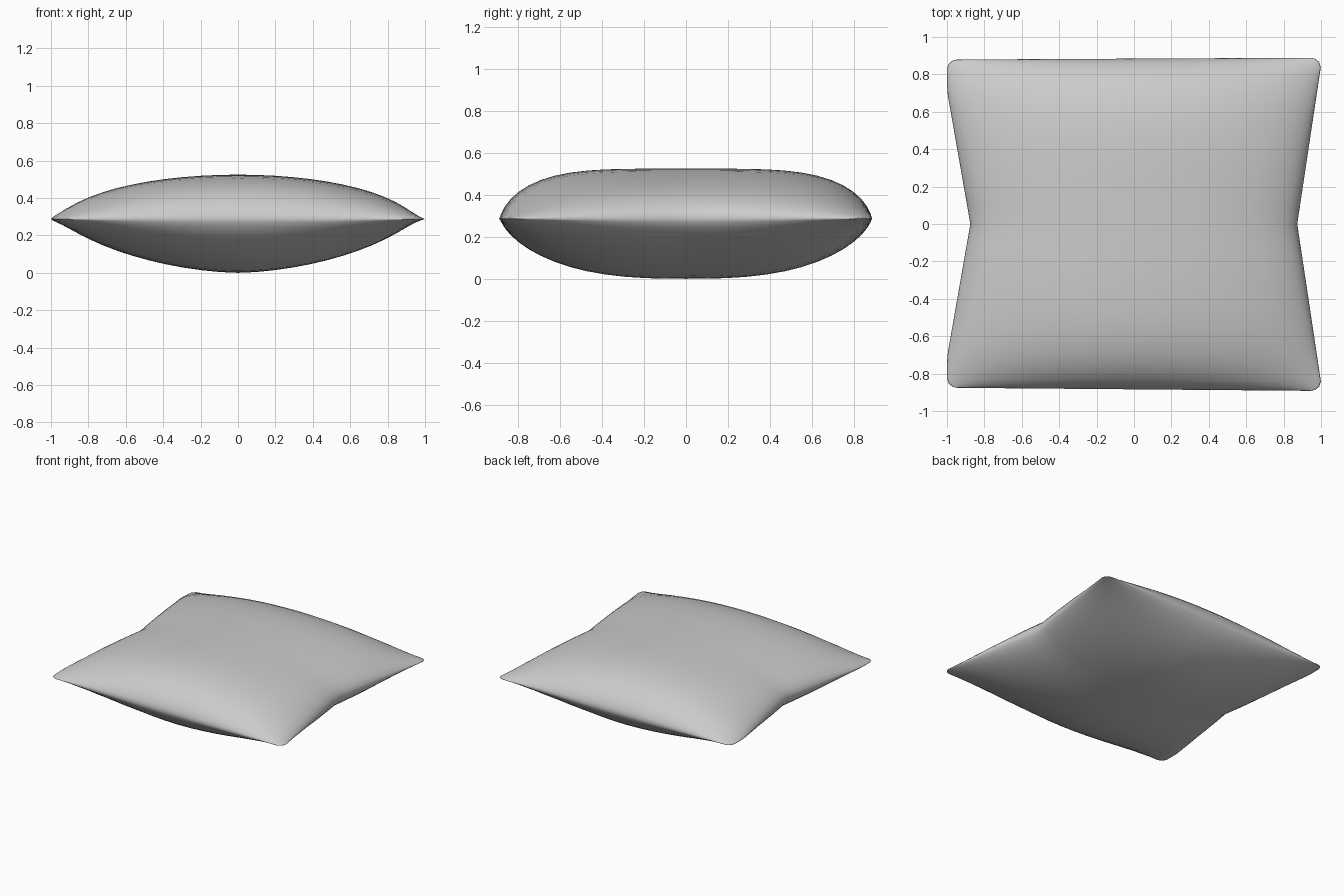
import bpy, bmesh, math

if "Cube" in bpy.data.objects:
    bpy.data.objects.remove(bpy.data.objects["Cube"])

N = 28          # divisions each way (even, so the pinched waist gets a row)
RIM = 0.287     # height of the seam


def outline(u, v):
    """Plan position: straight front/back, sides pinched in at the middle."""
    y = v * (0.884 + 0.008 * u * (1 if v < 0 else 0.6))
    if u < 0:
        w = min(1.0, 0.875 + 0.175 * abs(y))
    else:
        w = min(1.0, 0.873 + 0.15 * abs(y))
    t = max(0.0, (abs(v) - 0.94) / 0.06)          # rounded corners
    w -= 0.055 * (1 - math.sqrt(max(0.0, 1 - t * t)))
    return u * w, y


def puff(u, v, top):
    """Stuffing height above or below the seam."""
    u, v = min(abs(u), 1), min(abs(v), 1)
    if top:
        return 0.238 * (1 - u**2)**(0.5 + 0.28 * v**2) * (1 - v**4.4)**0.62
    return -RIM * (1 - u**1.7)**(0.62 + 0.22 * v**2) * (1 - v**2.7)**0.66


# Cushion: two puffed panels joined along a shared seam
bm = bmesh.new()
steps = [math.sin(math.pi / 2 * (2 * i / N - 1)) for i in range(N + 1)]
seam = {}
for top in (True, False):
    grid = {}
    for i, u in enumerate(steps):
        for j, v in enumerate(steps):
            edge = i in (0, N) or j in (0, N)
            if edge and (i, j) in seam:
                grid[i, j] = seam[i, j]
                continue
            x, y = outline(u, v)
            z = RIM + (0 if edge else puff(u, v, top))
            grid[i, j] = bm.verts.new((x, y, z))
            if edge:
                seam[i, j] = grid[i, j]
    for i in range(N):
        for j in range(N):
            q = [grid[i, j], grid[i + 1, j], grid[i + 1, j + 1], grid[i, j + 1]]
            bm.faces.new(q if top else q[::-1])
bmesh.ops.recalc_face_normals(bm, faces=bm.faces)

mesh = bpy.data.meshes.new("cushion")
bm.to_mesh(mesh)
bm.free()
cushion = bpy.data.objects.new("cushion", mesh)
bpy.context.collection.objects.link(cushion)
bpy.context.view_layer.objects.active = cushion
cushion.select_set(True)
bpy.ops.object.shade_smooth()
